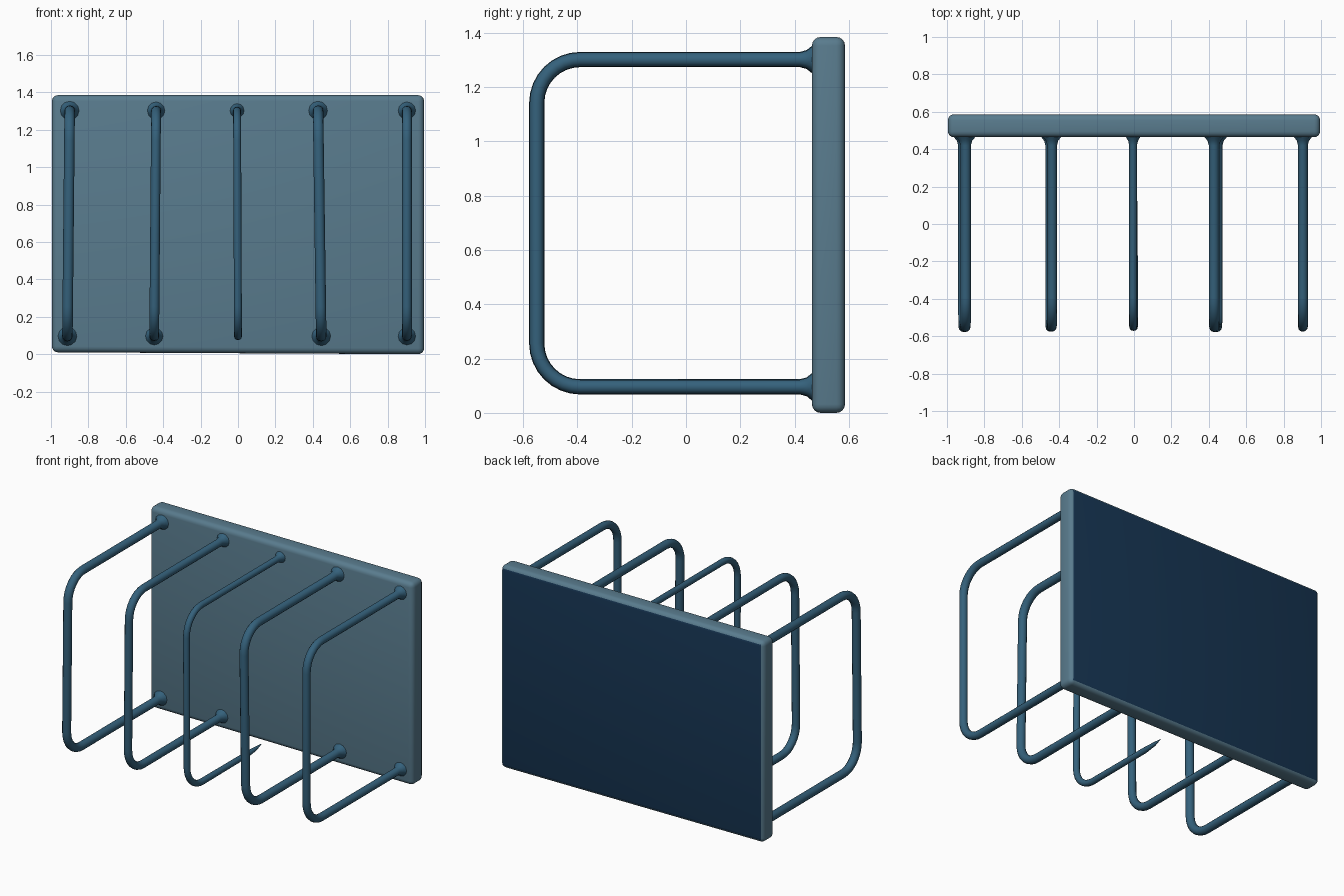
import bpy, bmesh, math
from mathutils import Vector

if "Cube" in bpy.data.objects:
    bpy.data.objects.remove(bpy.data.objects["Cube"])


def material(name, rgb):
    m = bpy.data.materials.new(name)
    m.diffuse_color = (*rgb, 1)
    m.use_nodes = True
    m.node_tree.nodes["Principled BSDF"].inputs["Base Color"].default_value = m.diffuse_color
    return m


front_blue = material("panel_front_blue", (0.10, 0.20, 0.27))
back_navy = material("panel_back_navy", (0.008, 0.035, 0.085))
wire_blue = material("wire_blue", (0.035, 0.12, 0.20))


def add_object(name, data):
    ob = bpy.data.objects.new(name, data)
    bpy.context.collection.objects.link(ob)
    return ob


# Back panel: thick slab with softened edges, darker on the rear face
bm = bmesh.new()
bmesh.ops.create_cube(bm, size=1)
for v in bm.verts:
    v.co = Vector((v.co.x * 1.99, v.co.y * 0.122 + 0.525, v.co.z * 1.38 + 0.695))
    if v.co.z < 0.5:
        v.co.z -= 0.005 * (1 if v.co.x > 0 else -1)
bmesh.ops.bevel(bm, geom=bm.edges[:], offset=0.032, segments=4,
                profile=0.5, affect='EDGES')
bm.normal_update()
for f in bm.faces:
    f.smooth = True
    f.material_index = 1 if f.normal.y > 0.9 else 0
mesh = bpy.data.meshes.new("back_panel")
bm.to_mesh(mesh)
bm.free()
mesh.materials.append(front_blue)
mesh.materials.append(back_navy)
panel = add_object("back_panel", mesh)

# Wire hoop profile in the side plane
Y_FRONT, Y_BACK, Z_TOP, Z_BOT, BEND = -0.55, 0.49, 1.302, 0.096, 0.16


def bend(cy, cz, start, end, steps=8):
    return [(cy + BEND * math.cos(a), cz + BEND * math.sin(a))
            for a in (math.radians(start + (end - start) * i / steps)
                      for i in range(steps + 1))]


def wire(name, x_top, x_bot, radius, broken=False):
    # (y, z, radius factor): flared roots blend into the panel
    flare = [(Y_BACK, 2.4), (0.462, 1.75), (0.445, 1.25), (0.42, 1.0)]
    pts = [(y, Z_TOP, k) for y, k in flare]
    pts += [(y, z, 1) for y, z in bend(Y_FRONT + BEND, Z_TOP - BEND, 90, 180)]
    pts += [(y, z, 1) for y, z in bend(Y_FRONT + BEND, Z_BOT + BEND, 180, 270)]
    if broken:
        pts += [(0.10, Z_BOT, 0.9), (0.19, Z_BOT + 0.004, 0.6), (0.25, Z_BOT + 0.012, 0.1)]
    else:
        pts += [(y, Z_BOT, k) for y, k in reversed(flare)]
    cu = bpy.data.curves.new(name, 'CURVE')
    cu.dimensions = '3D'
    cu.bevel_depth = radius
    cu.bevel_resolution = 4
    cu.use_fill_caps = True
    sp = cu.splines.new('POLY')
    sp.points.add(len(pts) - 1)
    for p, (y, z, k) in zip(sp.points, pts):
        t = (z - Z_BOT) / (Z_TOP - Z_BOT)
        p.co = (x_bot + (x_top - x_bot) * t, y, z, 1)
        p.radius = k
    sp.use_smooth = True
    cu.materials.append(wire_blue)
    return add_object(name, cu)


# Five hoops; the middle one stops short of the panel at the bottom
wires = [
    wire("wire_far_left", -0.90, -0.912, 0.028),
    wire("wire_left", -0.438, -0.448, 0.026),
    wire("wire_middle", -0.005, 0.0, 0.021, broken=True),
    wire("wire_right", 0.428, 0.445, 0.028),
    wire("wire_far_right", 0.903, 0.903, 0.026),
]

# Convert hoops to meshes and smooth everything
bpy.ops.object.select_all(action='DESELECT')
for ob in wires:
    ob.select_set(True)
bpy.context.view_layer.objects.active = wires[0]
bpy.ops.object.convert(target='MESH')
bpy.ops.object.select_all(action='SELECT')
bpy.ops.object.shade_smooth_by_angle(angle=math.radians(45))
